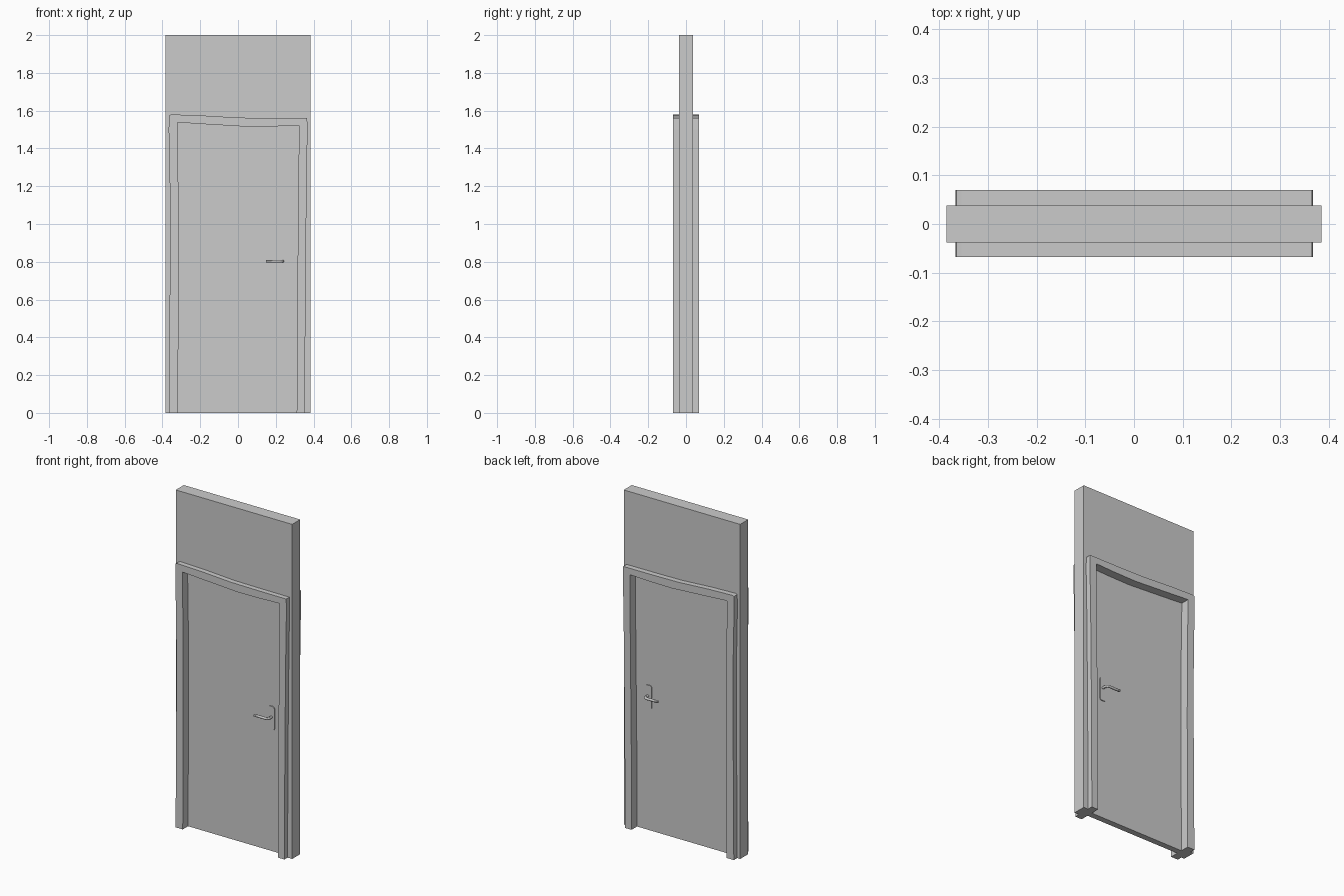
import bpy, bmesh, math
from mathutils import Vector

if "Cube" in bpy.data.objects:
    bpy.data.objects.remove(bpy.data.objects["Cube"])

WALL_Y, DOOR_Y = 0.038, 0.018


def prism(name, profile, y0, y1):
    """Extrude an x-z outline from y0 to y1."""
    bm = bmesh.new()
    face = bm.faces.new([bm.verts.new((x, y0, z)) for x, z in profile])
    ext = bmesh.ops.extrude_face_region(bm, geom=[face])
    moved = [v for v in ext["geom"] if isinstance(v, bmesh.types.BMVert)]
    bmesh.ops.translate(bm, verts=moved, vec=(0, y1 - y0, 0))
    bmesh.ops.recalc_face_normals(bm, faces=bm.faces)
    mesh = bpy.data.meshes.new(name)
    bm.to_mesh(mesh)
    bm.free()
    obj = bpy.data.objects.new(name, mesh)
    bpy.context.collection.objects.link(obj)
    return obj


def rounded_rect(cx, cz, w, h, r, steps=5):
    pts = []
    for i, (sx, sz) in enumerate([(1, 1), (-1, 1), (-1, -1), (1, -1)]):
        for k in range(steps + 1):
            a = math.pi / 2 * (i + k / steps)
            pts.append((cx + sx * (w / 2 - r) + r * math.cos(a),
                        cz + sz * (h / 2 - r) + r * math.sin(a)))
    return pts


def tube(name, path, radius, sides=12):
    """Sweep a round section along a path lying in the x-y plane."""
    bm = bmesh.new()
    path = [Vector(p) for p in path]
    rings = []
    for i, p in enumerate(path):
        t = (path[min(i + 1, len(path) - 1)] - path[max(i - 1, 0)]).normalized()
        side = t.cross(Vector((0, 0, 1)))
        rings.append([bm.verts.new(p + radius * (math.cos(a) * side + math.sin(a) * Vector((0, 0, 1))))
                      for a in (2 * math.pi * k / sides for k in range(sides))])
    for a, b in zip(rings, rings[1:]):
        for k in range(sides):
            n = (k + 1) % sides
            bm.faces.new((a[k], a[n], b[n], b[k]))
    bm.faces.new(rings[0])
    bm.faces.new(rings[-1])
    bmesh.ops.recalc_face_normals(bm, faces=bm.faces)
    mesh = bpy.data.meshes.new(name)
    bm.to_mesh(mesh)
    bm.free()
    obj = bpy.data.objects.new(name, mesh)
    bpy.context.collection.objects.link(obj)
    bpy.context.view_layer.objects.active = obj
    obj.select_set(True)
    bpy.ops.object.shade_smooth_by_angle()
    obj.select_set(False)


# Slightly crooked outlines of the door frame, left foot to right foot
outer = [(-.365, 0), (-.363, .4), (-.360, .8), (-.361, 1.2), (-.367, 1.5), (-.365, 1.575), (-.355, 1.58),
         (-.2, 1.575), (0, 1.563), (.15, 1.561), (.366, 1.56),
         (.368, 1.5), (.363, 1.2), (.359, .8), (.356, .4), (.355, 0)]
inner = [(-.318, 0), (-.316, .4), (-.315, .8), (-.316, 1.2), (-.321, 1.538),
         (-.2, 1.530), (.05, 1.515), (.2, 1.517), (.323, 1.522),
         (.321, 1.3), (.316, .8), (.312, .4), (.311, 0)]

# Wall around the frame, frame, and door leaf
prism("wall", [(-.385, 0), (-.385, 2), (.385, 2), (.385, 0)] + outer[::-1], -WALL_Y, WALL_Y)
prism("door_frame", outer + inner[::-1], -.068, .07)
prism("door_leaf", inner, -DOOR_Y, DOOR_Y)

# Handle plate and bent lever on each side
plate = rounded_rect(.234, .796, .044, .142, .012)
for label, s in (("front", -1), ("back", 1)):
    prism("handle_plate_" + label, plate, s * DOOR_Y, s * (DOOR_Y + .005))
    r = .018
    bend = [(.237 - r + r * math.cos(a), s * (.038 + r * math.sin(a)), .803)
            for a in (math.pi / 2 * k / 6 for k in range(7))]
    tube("handle_lever_" + label, [(.237, s * DOOR_Y, .803)] + bend + [(.147, s * .056, .803)], .0075)
